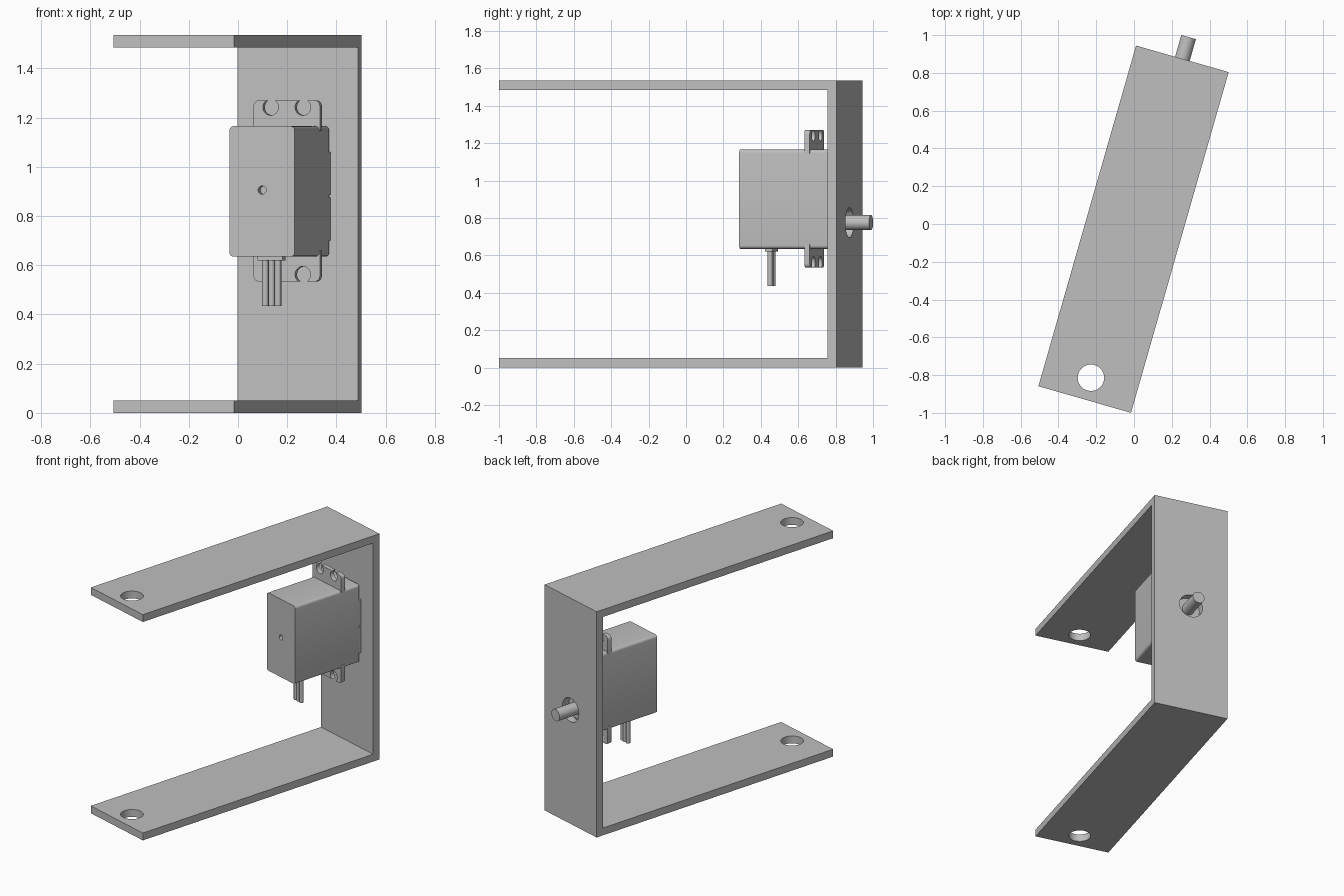
import bpy, bmesh
from math import cos, sin, radians, pi
from mathutils import Matrix

if "Cube" in bpy.data.objects:
    bpy.data.objects.remove(bpy.data.objects["Cube"], do_unlink=True)

grey = bpy.data.materials.new("plain_grey")
grey.use_nodes = True
grey.diffuse_color = (0.52, 0.52, 0.52, 1)
grey.node_tree.nodes["Principled BSDF"].inputs["Base Color"].default_value = (0.52, 0.52, 0.52, 1)

# The whole assembly is turned about the vertical axis
TURN = Matrix.Translation((-0.0025, -0.0275, 0)) @ Matrix.Rotation(radians(-16), 4, "Z")


def arc(cx, cy, r, start, end, n):
    angles = [radians(start + (end - start) * i / n) for i in range(n + 1)]
    return [(cx + r * cos(a), cy + r * sin(a)) for a in angles]


def circle(cx, cy, r, n=32):
    return arc(cx, cy, r, 0, 360, n)[:-1]


def rect(x0, y0, x1, y1):
    return [(x0, y0), (x1, y0), (x1, y1), (x0, y1)]


def prism(name, outline, axis, low, high):
    """Extrude a flat outline along an axis."""
    place = {"X": lambda p, q: (low, p, q),
             "Y": lambda p, q: (p, low, q),
             "Z": lambda p, q: (p, q, low)}[axis]
    bm = bmesh.new()
    face = bm.faces.new([bm.verts.new(place(p, q)) for p, q in outline])
    moved = bmesh.ops.extrude_face_region(bm, geom=[face], use_keep_orig=True)["geom"]
    shift = [(high - low) * (axis == a) for a in "XYZ"]
    bmesh.ops.translate(bm, vec=shift, verts=[g for g in moved if isinstance(g, bmesh.types.BMVert)])
    bmesh.ops.recalc_face_normals(bm, faces=bm.faces)
    mesh = bpy.data.meshes.new(name)
    bm.to_mesh(mesh)
    bm.free()
    mesh.materials.append(grey)
    obj = bpy.data.objects.new(name, mesh)
    obj.matrix_world = TURN
    bpy.context.collection.objects.link(obj)
    smooth(mesh)
    return obj


def smooth(mesh):
    mesh.polygons.foreach_set("use_smooth", [True] * len(mesh.polygons))
    mesh.set_sharp_from_angle(angle=radians(35))


def cut(obj, cutter):
    """Subtract a cutter and bake the result."""
    mod = obj.modifiers.new("cut", "BOOLEAN")
    mod.operation, mod.solver, mod.object = "DIFFERENCE", "EXACT", cutter
    cutter.hide_render = True
    bpy.context.view_layer.update()
    baked = bpy.data.meshes.new_from_object(obj.evaluated_get(bpy.context.evaluated_depsgraph_get()))
    obj.modifiers.clear()
    obj.data = baked
    bpy.data.objects.remove(cutter, do_unlink=True)
    smooth(baked)


# U-shaped bracket with a hole in each arm and a shaft hole in the back
BACK, TOP, THICK, HALF = 0.938, 1.535, 0.05, 0.255
INNER = BACK - THICK
SHAFT_Z = 0.775
profile = [(-BACK, 0), (BACK, 0), (BACK, TOP), (-BACK, TOP), (-BACK, TOP - THICK),
           (INNER, TOP - THICK), (INNER, THICK), (-BACK, THICK)]
bracket = prism("bracket", profile, "X", -HALF, HALF)
cut(bracket, prism("arm_hole_cutter", circle(0, -0.818, 0.07, 40), "Z", -0.1, TOP + 0.1))
cut(bracket, prism("shaft_hole_cutter", circle(0, SHAFT_Z, 0.08, 40), "Y", INNER - 0.01, BACK + 0.1))

# Motor case with rounded long edges and a screw recess in front
W, Z0, Z1, R = 0.138, 0.635, 1.165, 0.018
case_outline = []
for k, (x, z) in enumerate([(W - R, Z1 - R), (R - W, Z1 - R), (R - W, Z0 + R), (W - R, Z0 + R)]):
    case_outline += arc(x, z, R, 90 * k, 90 * k + 90, 5)
case = prism("motor_case", case_outline, "Y", 0.364, 0.872)
cut(case, prism("recess_cutter", circle(0, 0.905, 0.017, 20), "Y", 0.3, 0.4))

# Raised pads between the case and the bracket
for name, low, high in [("lower_pad", 0.70, 0.875), ("upper_pad", 0.885, 1.06)]:
    prism(name, rect(-W, low, W, high), "Y", 0.87, INNER)

# Mounting ears with open screw notches
EAR_TOP, MID = 1.27, (Z0 + Z1) / 2 + 0.002
ear = [(-0.14, Z1 - 0.02), (0.14, Z1 - 0.02)]
ear += arc(0.118, EAR_TOP - 0.022, 0.022, 0, 90, 5)
for x in (0.068, -0.068):
    ear += arc(x, EAR_TOP - 0.028, 0.033, 58, -238, 20)
ear += arc(-0.118, EAR_TOP - 0.022, 0.022, 90, 180, 5)
prism("upper_ear", ear, "Y", 0.727, 0.757)
prism("lower_ear", [(x, 2 * MID - z) for x, z in ear], "Y", 0.727, 0.757)

# Output shaft through the back of the bracket
prism("output_shaft", circle(0, SHAFT_Z, 0.04), "Y", 0.86, 1.058)

# Cable grommet and three wires under the case
prism("cable_grommet", rect(-0.053, 0.483, 0.053, 0.526), "Z", 0.62, Z0 + 0.01)
for name, x in [("left_wire", 0.027), ("middle_wire", 0), ("right_wire", -0.027)]:
    prism(name, circle(x, 0.504, 0.0135, 16), "Z", 0.435, 0.63)
